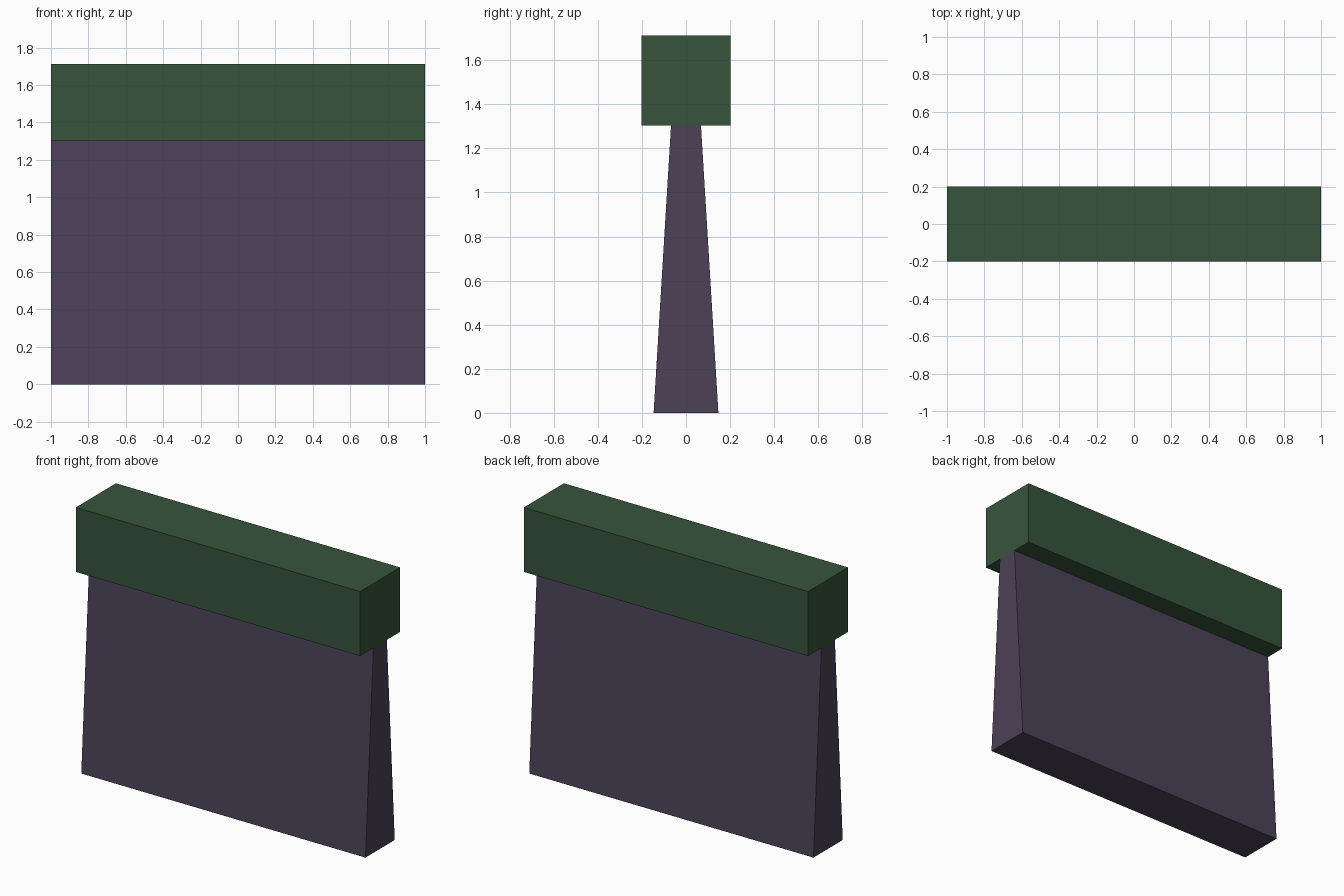
import bpy
import bmesh

if "Cube" in bpy.data.objects:
    bpy.data.objects.remove(bpy.data.objects["Cube"])


def srgb(r, g, b):
    """8-bit sRGB to linear RGBA."""
    lin = [c / 255 / 12.92 if c <= 10 else ((c / 255 + 0.055) / 1.055) ** 2.4 for c in (r, g, b)]
    return (*lin, 1.0)


def material(name, rgb):
    mat = bpy.data.materials.new(name)
    mat.diffuse_color = srgb(*rgb)
    mat.use_nodes = True
    mat.node_tree.nodes["Principled BSDF"].inputs["Base Color"].default_value = mat.diffuse_color
    return mat


def extruded_profile(name, profile, length, mat):
    """Extrude a (y, z) outline along x, centred on x = 0."""
    bm = bmesh.new()
    face = bm.faces.new([bm.verts.new((-length / 2, y, z)) for y, z in profile])
    moved = bmesh.ops.extrude_face_region(bm, geom=[face], use_keep_orig=True)["geom"]
    verts = [v for v in moved if isinstance(v, bmesh.types.BMVert)]
    bmesh.ops.translate(bm, verts=verts, vec=(length, 0, 0))
    bmesh.ops.recalc_face_normals(bm, faces=bm.faces[:])
    mesh = bpy.data.meshes.new(name)
    bm.to_mesh(mesh)
    bm.free()
    mesh.materials.append(mat)
    obj = bpy.data.objects.new(name, mesh)
    bpy.context.collection.objects.link(obj)
    return obj


def trapezoid(bottom_half, top_half, z0, z1):
    return [(-bottom_half, z0), (bottom_half, z0), (top_half, z1), (-top_half, z1)]


LENGTH = 2.0
JOINT_Z = 1.303
TOP_Z = 1.713

# Tapered wall panel
extruded_profile("wall_panel", trapezoid(0.147, 0.068, 0.0, JOINT_Z), LENGTH,
                 material("dark purple", (76, 66, 87)))

# Square coping beam on top
extruded_profile("top_beam", trapezoid(0.201, 0.201, JOINT_Z, TOP_Z), LENGTH,
                 material("dark green", (54, 84, 59)))
